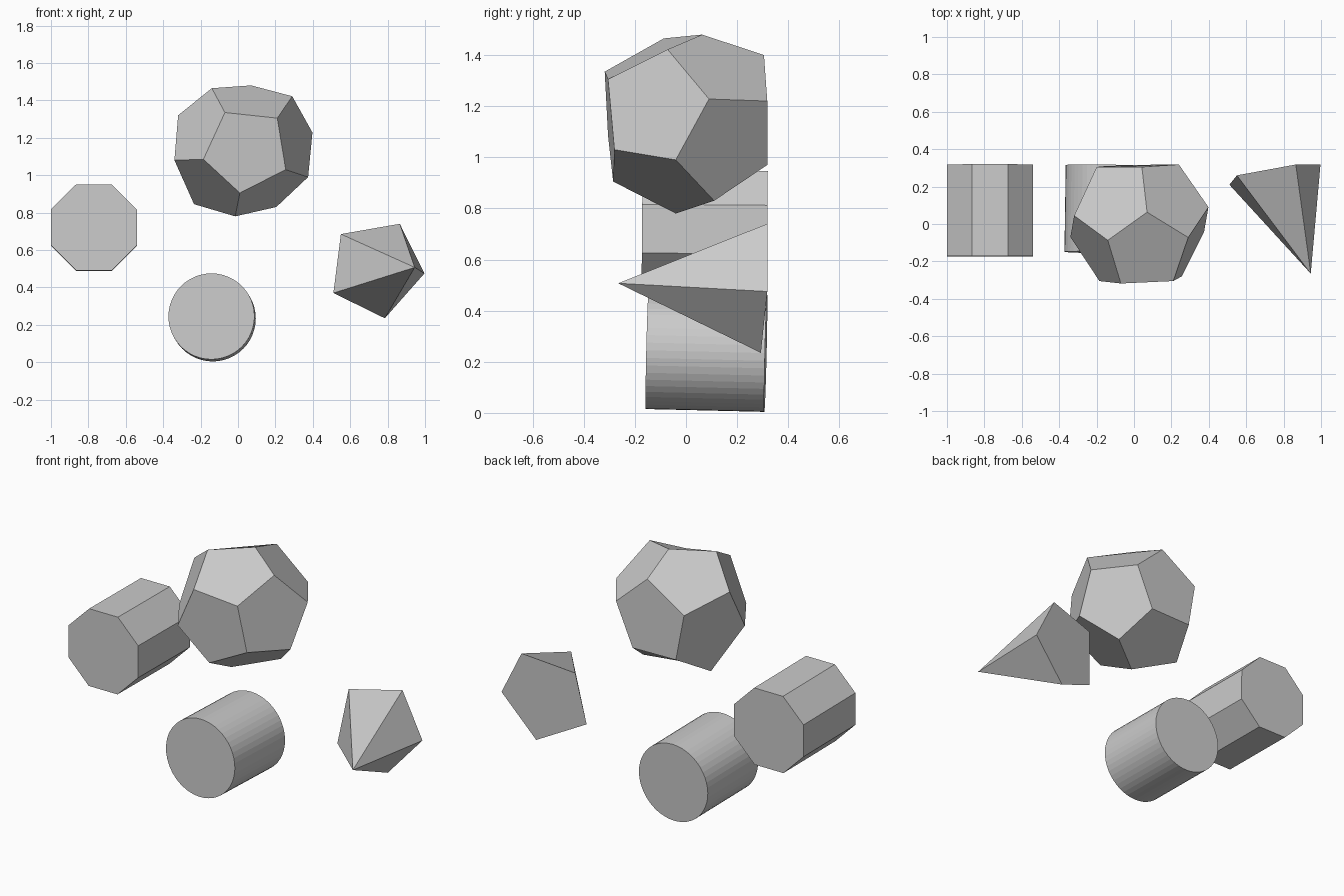
import bpy, bmesh, math
from mathutils import Vector, Matrix

if "Cube" in bpy.data.objects:
    bpy.data.objects.remove(bpy.data.objects["Cube"])


def add_object(name, bm):
    bmesh.ops.recalc_face_normals(bm, faces=bm.faces)
    mesh = bpy.data.meshes.new(name)
    bm.to_mesh(mesh)
    bm.free()
    obj = bpy.data.objects.new(name, mesh)
    bpy.context.collection.objects.link(obj)
    return obj


def prism(name, sides, radius, start, end, turn=0.0):
    """Prism whose axis runs from start to end."""
    a, b = Vector(start), Vector(end)
    axis = b - a
    place = (Matrix.Translation((a + b) / 2)
             @ axis.to_track_quat('Z', 'Y').to_matrix().to_4x4()
             @ Matrix.Rotation(turn, 4, 'Z'))
    bm = bmesh.new()
    bmesh.ops.create_cone(bm, cap_ends=True, segments=sides, radius1=radius,
                          radius2=radius, depth=axis.length, matrix=place)
    return add_object(name, bm)


def solid(name, points, faces):
    bm = bmesh.new()
    verts = [bm.verts.new(p) for p in points]
    for f in faces:
        bm.faces.new([verts[i] for i in f])
    return add_object(name, bm)


# Eight-sided prism, flat side up
prism("octagonal_prism", 8, 0.249, (-0.77, -0.172, 0.721), (-0.77, 0.318, 0.717), math.pi / 8)

# Slightly tilted round cylinder
prism("cylinder", 48, 0.23, (-0.142, -0.152, 0.245), (-0.135, 0.312, 0.234))

# Leaning five-sided pyramid, tip towards the front
base = [(0.55, 0.26, 0.685), (0.865, 0.318, 0.74), (0.997, 0.318, 0.475),
        (0.785, 0.293, 0.235), (0.51, 0.21, 0.37)]
tip = (0.945, -0.265, 0.507)
solid("pyramid", base + [tip],
      [range(5)] + [(i, (i + 1) % 5, 5) for i in range(5)])

# Slightly uneven dodecahedron: front face, two middle rings, back face
front = [(-0.07, -0.318, 1.335), (0.21, -0.305, 1.305), (0.255, -0.28, 1.03),
         (0.01, -0.285, 0.905), (-0.185, -0.305, 1.085)]
mid_front = [(-0.14, -0.087, 1.465), (0.29, -0.072, 1.422), (0.375, -0.04, 0.99),
             (-0.015, -0.04, 0.78), (-0.34, -0.07, 1.08)]
mid_back = [(0.07, 0.063, 1.48), (0.398, 0.09, 1.228), (0.205, 0.11, 0.83),
            (-0.235, 0.10, 0.845), (-0.32, 0.045, 1.32)]
back = [(0.042, 0.305, 1.40), (0.24, 0.318, 1.22), (0.13, 0.318, 0.97),
        (-0.15, 0.31, 0.97), (-0.20, 0.305, 1.245)]
faces = [range(5), range(15, 20)]
for i in range(5):
    j = (i + 1) % 5
    faces.append((i, j, 5 + j, 10 + i, 5 + i))
    faces.append((10 + i, 5 + j, 10 + j, 15 + j, 15 + i))
solid("dodecahedron", front + mid_front + mid_back + back, faces)
